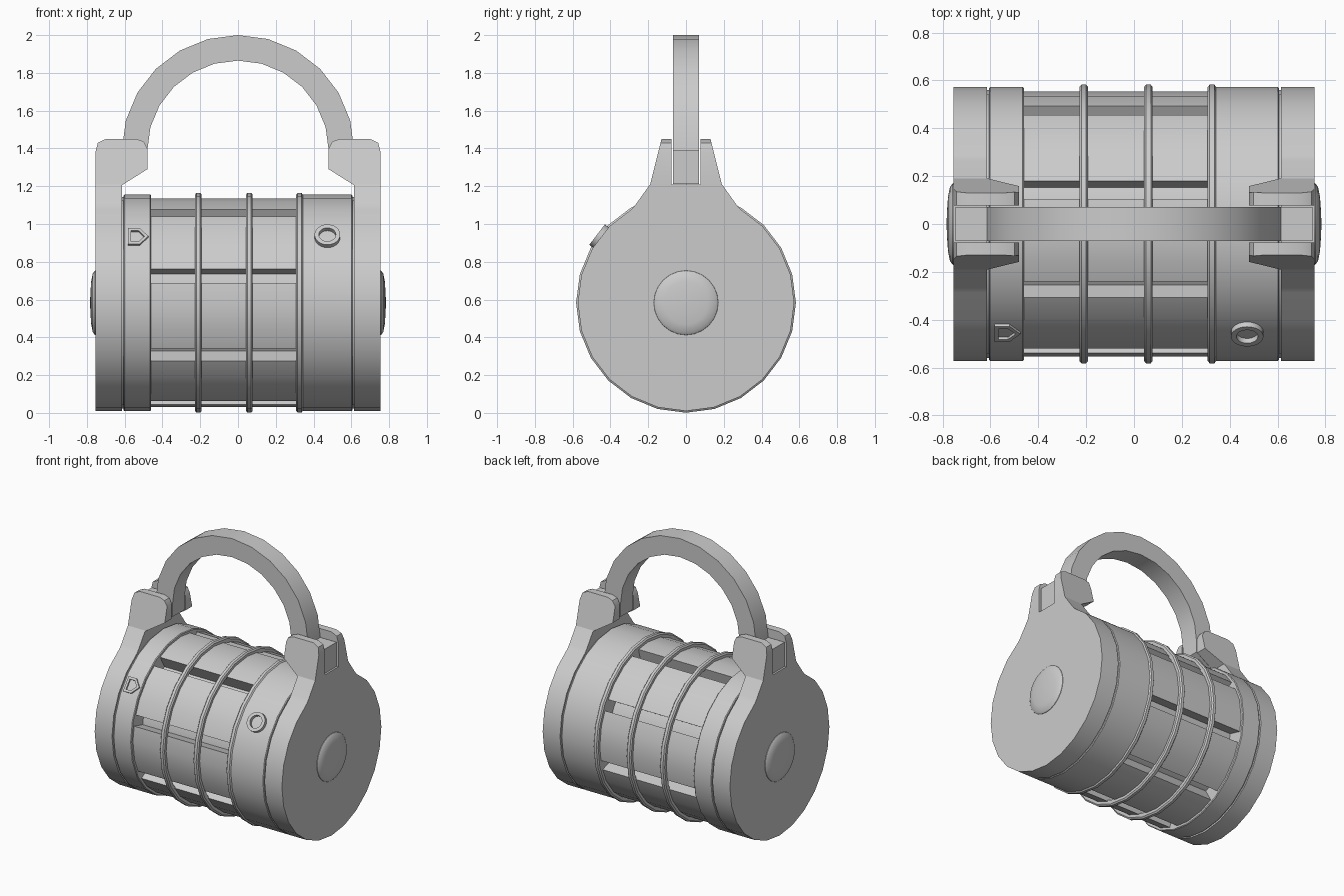
import bpy, bmesh
from math import sin, cos, radians, pi
from mathutils import Vector

if "Cube" in bpy.data.objects:
    bpy.data.objects.remove(bpy.data.objects["Cube"])

CZ = 0.583      # height of the drum axis
SIDES = 24


def finish(name, bm, smooth=32):
    bmesh.ops.remove_doubles(bm, verts=bm.verts, dist=1e-5)
    bmesh.ops.recalc_face_normals(bm, faces=bm.faces)
    me = bpy.data.meshes.new(name)
    bm.to_mesh(me)
    bm.free()
    ob = bpy.data.objects.new(name, me)
    bpy.context.collection.objects.link(ob)
    bpy.ops.object.select_all(action='DESELECT')
    ob.select_set(True)
    bpy.context.view_layer.objects.active = ob
    if smooth:
        bpy.ops.object.shade_smooth_by_angle(angle=radians(smooth))
    return ob


def loft(name, loops, caps=True, cyclic=False, smooth=32):
    """Bridge equally long closed loops of 3D points."""
    bm = bmesh.new()
    rows = [[bm.verts.new(p) for p in loop] for loop in loops]
    pairs = list(zip(rows, rows[1:])) + ([(rows[-1], rows[0])] if cyclic else [])
    for a, b in pairs:
        for i in range(len(a)):
            j = (i + 1) % len(a)
            bm.faces.new((a[i], a[j], b[j], b[i]))
    if caps and not cyclic:
        bm.faces.new(rows[0][::-1])
        bm.faces.new(rows[-1])
    return finish(name, bm, smooth)


def lathe(name, profile, cyclic=False):
    """Revolve (x, radius) points about the drum axis."""
    return loft(name, [[(x, -r * cos(2 * pi * k / SIDES), CZ + r * sin(2 * pi * k / SIDES))
                        for k in range(SIDES)] for x, r in profile], cyclic=cyclic)


def band(name, x0, x1, r, c=0.005):
    return lathe(name, [(x0, r - c), (x0 + c, r), (x1 - c, r), (x1, r - c)])


def mirror_x(ob):
    m = ob.modifiers.new("mirror", 'MIRROR')
    m.use_axis = (True, False, False)


# Drum: inner core and the two end bands
band("core", -0.60, 0.60, 0.45)
band("left_band", -0.606, -0.46, 0.573)
band("right_band", 0.31, 0.606, 0.573)
mirror_x(band("groove_disc", 0.59, 0.63, 0.56))

# Eight raised panels with slots between them
R, HALF = 0.553, 4


def poly_r(a):
    return R * cos(radians(7.5)) / cos(radians(a % 15 - 7.5))


for k in range(8):
    s = 15 + 45 * k
    angs = [s + HALF, s + 15, s + 30, s + 45 - HALF]
    sec = [(poly_r(a), a) for a in angs]
    pts = [(-r * cos(radians(a)), CZ + r * sin(radians(a))) for r, a in sec]
    mid = [Vector((-cos(radians(c)), sin(radians(c)))) for c in (s, s + 45)]
    # parallel slot walls run inward along the slot direction
    p0 = Vector(pts[0]) - mid[0] * 0.12
    p1 = Vector(pts[-1]) - mid[1] * 0.12
    pts += [tuple(p1), tuple(p0)]
    loft(f"panel_{k + 1}", [[(x, y, z) for y, z in pts] for x in (-0.461, 0.311)])

# Three rounded hoops
for i, x in enumerate((-0.21, 0.06, 0.326)):
    lathe(f"hoop_{i + 1}", [(x - 0.018, 0.545), (x - 0.018, 0.572), (x - 0.01, 0.582),
                            (x + 0.01, 0.582), (x + 0.018, 0.572), (x + 0.018, 0.545)], True)

# End plates: disc outline drawn up into a neck
outline = [(0.573 * cos(radians(a)), CZ + 0.573 * sin(radians(a))) for a in range(60, -241, -15)]
outline += [(-0.265, 1.105), (-0.19, 1.21), (0.19, 1.21), (0.265, 1.105)]
mirror_x(loft("end_plate", [[(x, y, z) for y, z in outline] for x in (0.615, 0.755)]))

# Prongs that hold the handle, flaring wider toward the neck
prong = [(0.755, 1.205), (0.755, 1.38), (0.742, 1.43), (0.70, 1.45), (0.54, 1.45),
         (0.50, 1.437), (0.48, 1.40), (0.48, 1.29), (0.615, 1.205)]
for name, s in (("front_prong", -1), ("back_prong", 1)):
    mirror_x(loft(name, [[(x, s * 0.078, z) for x, z in prong],
                         [(x, s * (0.13 + (1.45 - z) * 0.25 - (0.012 if x < 0.49 else 0)), z)
                          for x, z in prong]]))

# Arched handle with feet seated between the prongs
arc = [radians(a) for a in range(0, 181, 15)]
foot = [(0.745, 1.39), (0.745, 1.213), (0.615, 1.213), (0.48, 1.30)]
bar = [(0.615 * cos(a), 1.39 + 0.61 * sin(a)) for a in arc]
bar += [(-x, z) for x, z in foot]
bar += [(0.48 * cos(a), 1.39 + 0.475 * sin(a)) for a in reversed(arc)]
bar += foot[::-1]
loft("handle", [[(x, y, z) for x, z in bar] for y in (-0.07, 0.07)])

# Domed axle caps
mirror_x(lathe("axle_cap", [(0.75, 0.172), (0.758, 0.17), (0.769, 0.155), (0.777, 0.115),
                            (0.781, 0.06), (0.783, 0.01)]))

# Raised markers on the upper front facet
A = radians(37.5)
NORMAL, UP = Vector((0, -cos(A), sin(A))), Vector((0, sin(A), cos(A)))
BASE = Vector((0, 0, CZ)) + NORMAL * (0.573 * cos(radians(7.5)))


def frame(name, cx, outer, inner, h, smooth):
    def at(pts, d):
        return [BASE + Vector((cx + u, 0, 0)) + UP * v + NORMAL * d for u, v in pts]
    loft(name, [at(outer, -0.01), at(outer, h), at(inner, h), at(inner, -0.01)],
         cyclic=True, smooth=smooth)


def circle(r):
    return [(r * cos(2 * pi * k / 24), r * sin(2 * pi * k / 24)) for k in range(24)]


def pentagon(x0, x1, tip, v):
    return [(x0, -v), (x1, -v), (tip, 0), (x1, v), (x0, v)]


frame("ring_marker", 0.473, circle(0.068), circle(0.045), 0.025, 32)
frame("arrow_marker", -0.53, pentagon(-0.052, 0.01, 0.055, 0.053),
      pentagon(-0.036, 0.004, 0.035, 0.036), 0.012, 0)
